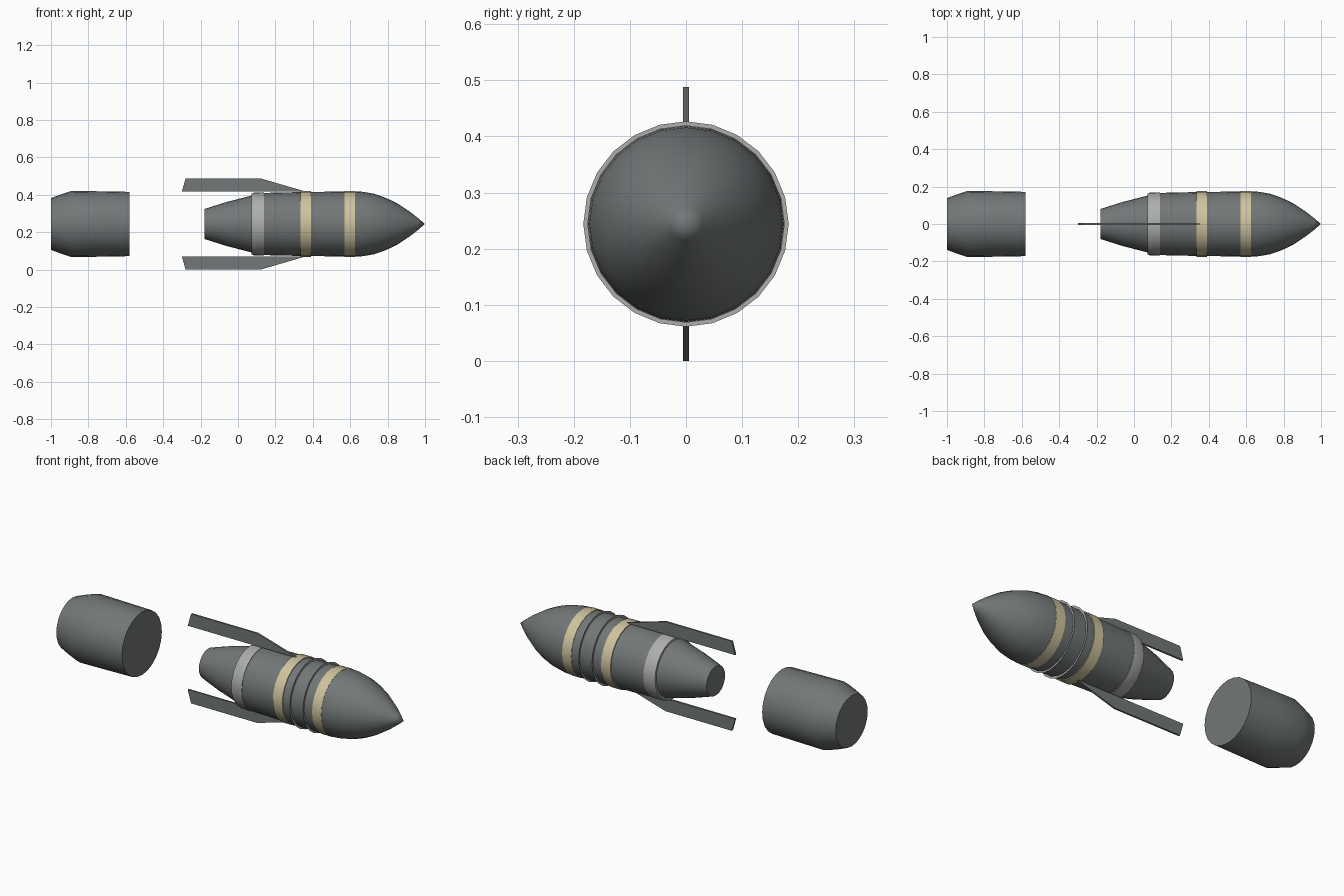
import bpy
import bmesh
import math

AXIS_Z = 0.244
SIDES = 24

if "Cube" in bpy.data.objects:
    bpy.data.objects.remove(bpy.data.objects["Cube"], do_unlink=True)


def make_material(name, color):
    mat = bpy.data.materials.new(name)
    mat.use_nodes = True
    mat.diffuse_color = (*color, 1)
    mat.node_tree.nodes["Principled BSDF"].inputs["Base Color"].default_value = (*color, 1)
    return mat


grey = make_material("gunmetal grey", (0.17, 0.185, 0.185))
tan = make_material("pale tan", (0.62, 0.55, 0.34))
silver = make_material("light grey", (0.42, 0.42, 0.42))


def finish(name, bm, mat, smooth=True):
    mesh = bpy.data.meshes.new(name)
    bm.to_mesh(mesh)
    bm.free()
    mesh.materials.append(mat)
    obj = bpy.data.objects.new(name, mesh)
    bpy.context.collection.objects.link(obj)
    if smooth:
        bpy.ops.object.select_all(action="DESELECT")
        obj.select_set(True)
        bpy.context.view_layer.objects.active = obj
        bpy.ops.object.shade_smooth_by_angle(angle=math.radians(40))
    return obj


def lathe(name, profile, mat, capped=True):
    """Turn (x, radius) points around the long axis."""
    bm = bmesh.new()
    rings = []
    for x, r in profile:
        if r == 0:
            rings.append([bm.verts.new((x, 0, AXIS_Z))] * SIDES)
            continue
        angles = [math.tau * i / SIDES for i in range(SIDES)]
        rings.append([bm.verts.new((x, r * math.sin(a), AXIS_Z + r * math.cos(a)))
                      for a in angles])
    for a, b in zip(rings, rings[1:]):
        for i in range(SIDES):
            j = (i + 1) % SIDES
            corners = list(dict.fromkeys((a[i], a[j], b[j], b[i])))
            bm.faces.new(corners)
    if capped:
        for ring, (x, r) in ((rings[0], profile[0]), (rings[-1], profile[-1])):
            if r > 0:
                bm.faces.new(ring)
        bmesh.ops.recalc_face_normals(bm, faces=bm.faces)
    return finish(name, bm, mat)


# Main body: tail cone, barrel and pointed nose
lathe("tail_cone", [(-0.18, 0.08), (-0.06, 0.118), (0.08, 0.154)], grey)
lathe("barrel", [(0.08, 0.165), (0.3, 0.170), (0.5, 0.173), (0.63, 0.174)], grey)
lathe("nose", [(0.62, 0.175), (0.67, 0.172), (0.73, 0.161), (0.79, 0.140),
               (0.85, 0.111), (0.92, 0.065), (0.965, 0.030), (1.0, 0)], grey)

# Collar behind the barrel
lathe("collar", [(0.073, 0.163), (0.085, 0.168), (0.14, 0.169)], silver)

# Painted bands around the barrel
for name, x0, x1 in (("rear_band", 0.333, 0.39), ("front_band", 0.57, 0.625)):
    lathe(name, [(x0, 0.176), (x1, 0.176)], tan)

# Paper-thin flange rings between the bands
for name, x in (("rear_flange", 0.44), ("front_flange", 0.52)):
    lathe(name, [(x, 0.183), (x, 0.170)], silver, capped=False)

# Separate rear canister
lathe("rear_canister", [(-1.0, 0.138), (-0.95, 0.157), (-0.89, 0.177),
                        (-0.75, 0.175), (-0.58, 0.172)], grey)

# Upper and lower fins
fin_outline = [(-0.30, 0.174), (-0.28, 0.244), (0.12, 0.244), (0.36, 0.174)]
for name, side in (("upper_fin", 1), ("lower_fin", -1)):
    bm = bmesh.new()
    face = bm.faces.new([bm.verts.new((x, -0.005, AXIS_Z + side * r))
                         for x, r in fin_outline])
    new = bmesh.ops.extrude_face_region(bm, geom=[face])["geom"]
    moved = [v for v in new if isinstance(v, bmesh.types.BMVert)]
    bmesh.ops.translate(bm, verts=moved, vec=(0, 0.01, 0))
    bmesh.ops.recalc_face_normals(bm, faces=bm.faces)
    finish(name, bm, grey, smooth=False)
